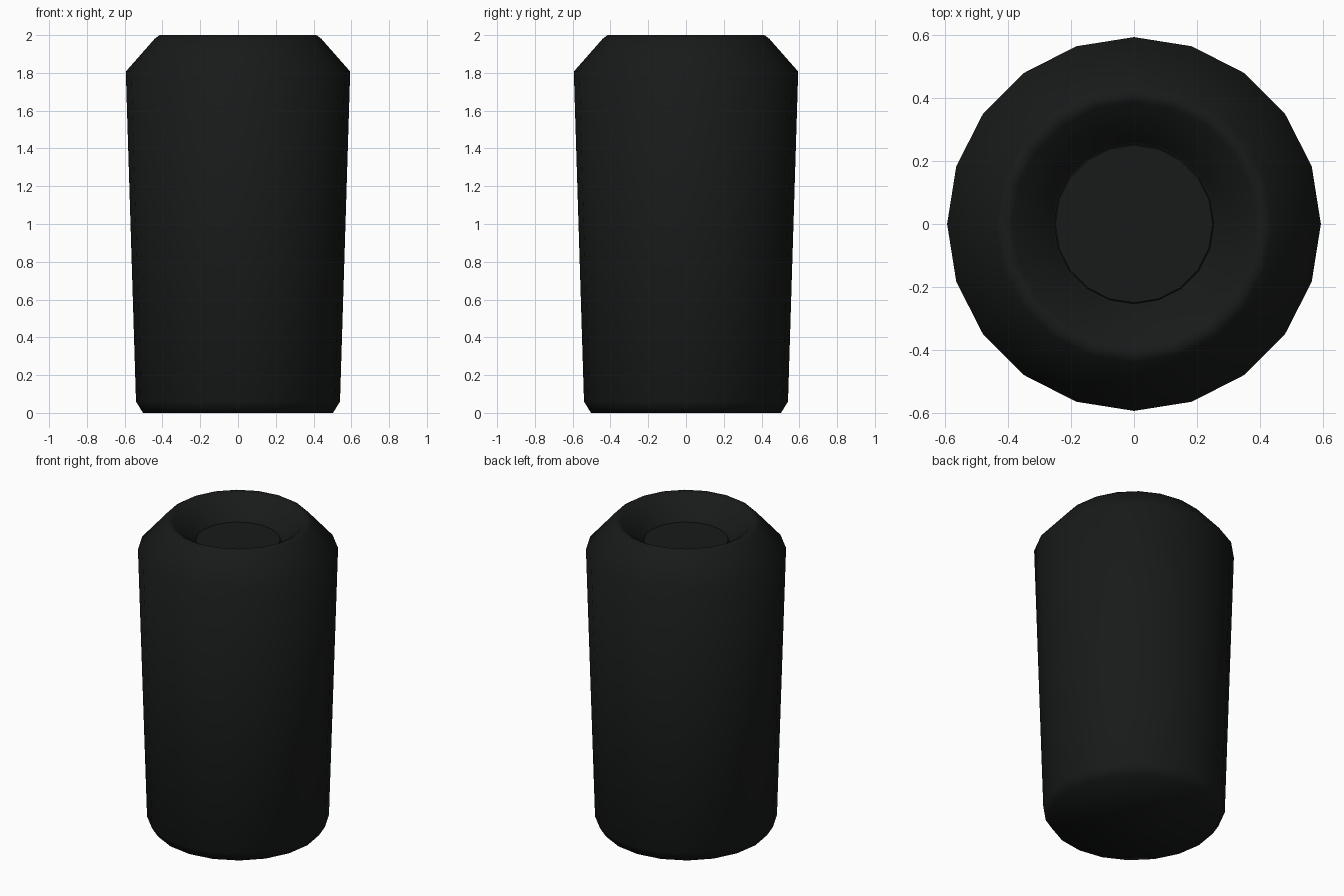
import bpy, bmesh, math

if "Cube" in bpy.data.objects:
    bpy.data.objects.remove(bpy.data.objects["Cube"])

SIDES = 20

mat = bpy.data.materials.new("black_plastic")
mat.diffuse_color = (0.009, 0.0105, 0.01, 1)
mat.use_nodes = True
mat.node_tree.nodes["Principled BSDF"].inputs["Base Color"].default_value = mat.diffuse_color


def lathe(name, profile, angle):
    """Revolve (radius, z) points listed bottom to top, closing both ends."""
    bm = bmesh.new()
    rings = []
    for r, z in profile:
        rings.append([bm.verts.new((r * math.cos(2 * math.pi * i / SIDES),
                                    r * math.sin(2 * math.pi * i / SIDES), z))
                      for i in range(SIDES)])
    for a, b in zip(rings, rings[1:]):
        for i in range(SIDES):
            j = (i + 1) % SIDES
            bm.faces.new((a[i], a[j], b[j], b[i]))
    bm.faces.new(rings[0][::-1])
    bm.faces.new(rings[-1])
    mesh = bpy.data.meshes.new(name)
    bm.to_mesh(mesh)
    bm.free()
    mesh.materials.append(mat)
    obj = bpy.data.objects.new(name, mesh)
    bpy.context.collection.objects.link(obj)
    bpy.context.view_layer.objects.active = obj
    obj.select_set(True)
    bpy.ops.object.shade_smooth_by_angle(angle=math.radians(angle))
    obj.select_set(False)
    return obj


# Tapered body with chamfered shoulder, rounded rim and dished top
lathe("body", [(0.503, 0), (0.54, 0.06), (0.594, 1.807), (0.44, 1.982),
               (0.415, 2.0), (0.387, 1.985), (0.262, 1.865), (0.255, 1.852)], 75)

# Flat disc set in the bottom of the dish
lathe("top_disc", [(0.254, 1.845), (0.254, 1.862), (0.25, 1.866)], 30)
